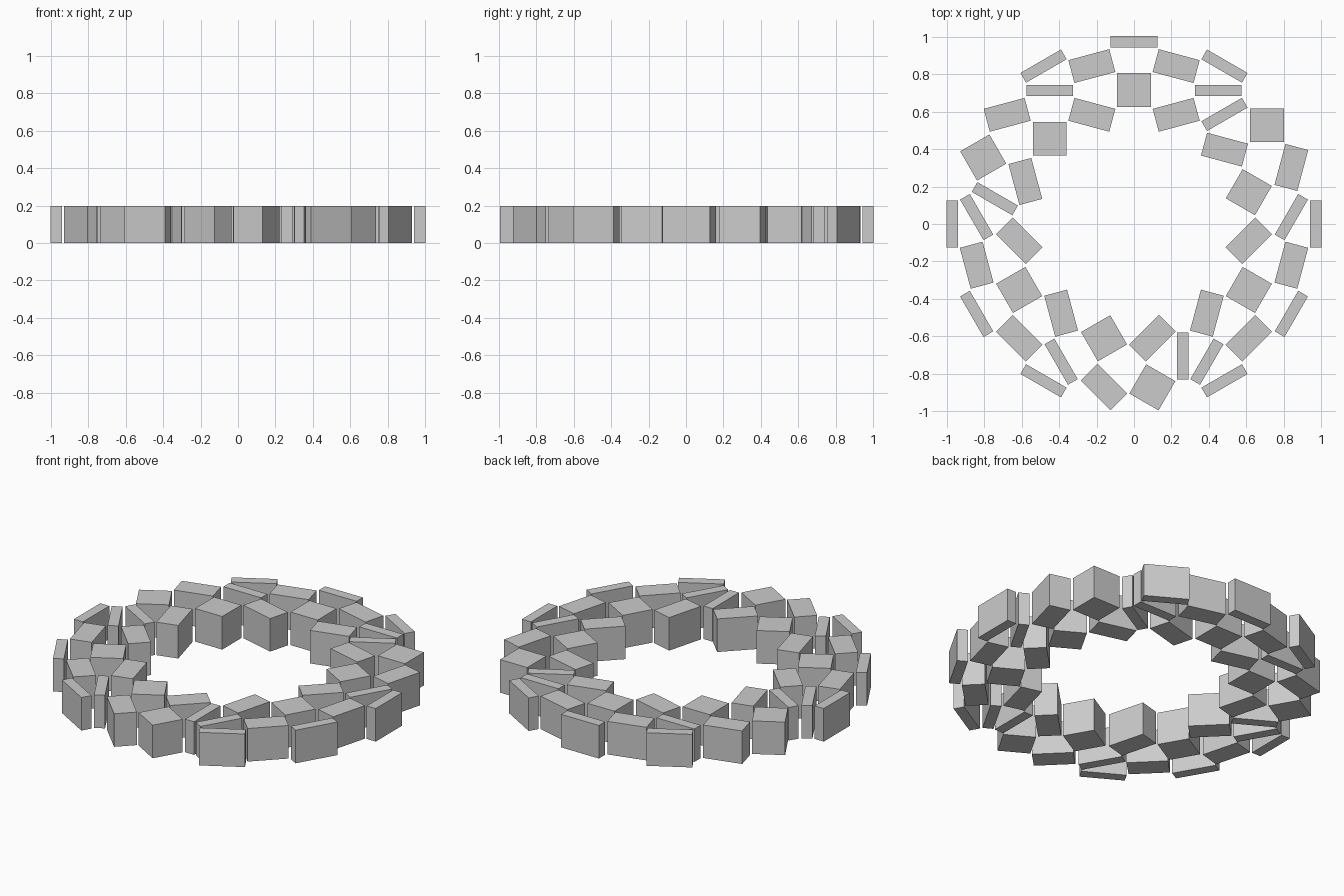
import bpy
from math import radians

HEIGHT = 0.198
SIZES = {"slab": (0.25, 0.06), "brick": (0.226, 0.126), "block": (0.18, 0.18)}


def piece(kind, angle, x, y):
    bpy.ops.mesh.primitive_cube_add(size=1, location=(x, y, HEIGHT / 2),
                                    rotation=(0, 0, radians(angle)))
    ob = bpy.context.object
    ob.name = "ring_" + kind
    ob.scale = (*SIZES[kind], HEIGHT)


# pieces that repeat mirrored left and right: angle, x, y
pairs = {
    "slab": [(-30, .483, .843), (30, .483, -.837), (0, .45, .713), (90, .97, 0),
             (60, .84, .037), (60, .84, -.48), (60, .389, -.735)],
    "brick": [(-15, .225, .843), (15, .225, .583), (75, .84, -.22),
              (75, .389, -.476), (45, .613, -.09), (45, .613, -.61)],
    "block": [(-30, .613, -.352)],
}

# pieces that appear once: angle, x, y
singles = {
    "slab": [(0, 0, .973), (30, .483, .585), (-30, -.743, .135), (90, .26, -.705)],
    "brick": [(15, -.677, .583), (-15, .483, .397), (75, .84, .302),
              (-75, -.58, .227), (45, .098, -.61), (-45, -.16, -.87)],
    "block": [(0, 0, .715), (0, -.45, .455), (0, .71, .527), (30, -.805, .355),
              (-30, .613, .17), (30, -.16, -.61), (-30, .098, -.872)],
}

for kind, items in pairs.items():
    for angle, x, y in items:
        piece(kind, angle, x, y)
        piece(kind, -angle, -x, y)

for kind, items in singles.items():
    for angle, x, y in items:
        piece(kind, angle, x, y)
